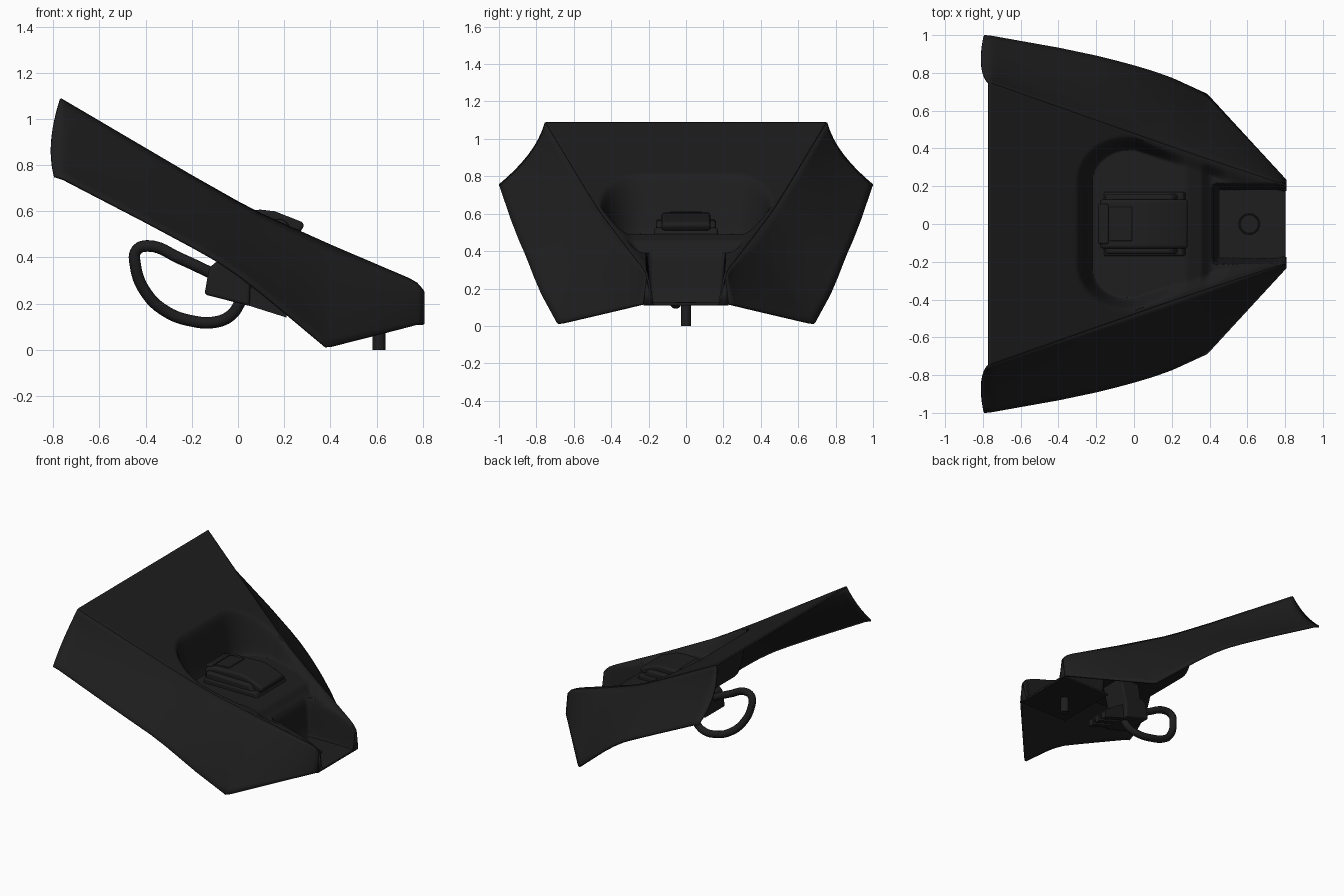
import bpy, bmesh, math
from mathutils import Vector

if "Cube" in bpy.data.objects:
    bpy.data.objects.remove(bpy.data.objects["Cube"])

mat = bpy.data.materials.new("black_plastic")
mat.diffuse_color = (0.013, 0.013, 0.013, 1)
mat.use_nodes = True
mat.node_tree.nodes["Principled BSDF"].inputs["Base Color"].default_value = mat.diffuse_color


def finish(ob, angle=35):
    ob.data.materials.append(mat)
    bpy.ops.object.select_all(action='DESELECT')
    ob.select_set(True)
    bpy.context.view_layer.objects.active = ob
    bpy.ops.object.shade_smooth_by_angle(angle=math.radians(angle))
    return ob


def make(name, verts, faces):
    me = bpy.data.meshes.new(name)
    me.from_pydata(verts, [], faces)
    bm = bmesh.new()
    bm.from_mesh(me)
    bmesh.ops.recalc_face_normals(bm, faces=bm.faces)
    bm.to_mesh(me)
    bm.free()
    ob = bpy.data.objects.new(name, me)
    bpy.context.collection.objects.link(ob)
    return ob


def grid(name, nu, nv, fn):
    verts = [fn(i / nu, j / nv) for i in range(nu + 1) for j in range(nv + 1)]
    w = nv + 1
    faces = [(i * w + j, i * w + j + 1, (i + 1) * w + j + 1, (i + 1) * w + j)
             for i in range(nu) for j in range(nv)]
    return make(name, verts, faces)


def solid(ob, t, offset):
    m = ob.modifiers.new("thickness", 'SOLIDIFY')
    m.thickness, m.offset = t, offset


def extrude(name, prof, y0, y1, rnd=0.0):
    n = len(prof)
    v = [(x, y, z) for y in (y0, y1) for x, z in prof]
    f = [tuple(range(n)), tuple(range(n, 2 * n))]
    f += [(i, (i + 1) % n, n + (i + 1) % n, n + i) for i in range(n)]
    ob = make(name, v, f)
    if rnd:
        m = ob.modifiers.new("round", 'BEVEL')
        m.width, m.segments, m.limit_method = rnd, 3, 'ANGLE'
    return finish(ob)


def cyl(name, loc, r, h):
    bpy.ops.mesh.primitive_cylinder_add(vertices=32, radius=r, depth=h, location=loc)
    ob = bpy.context.object
    ob.name = name
    return finish(ob)


def lerp(pts, x, k):
    for a, b in zip(pts, pts[1:]):
        if x <= b[0]:
            t = max(0, (x - a[0]) / (b[0] - a[0]))
            return a[k] + t * (b[k] - a[k])
    return pts[-1][k]


def smooth(a, b, x):
    t = min(1, max(0, (x - a) / (b - a)))
    return t * t * (3 - 2 * t)


# ridge and lower edge as (x, y, z)
RIDGE = [(-.77, .75, 1.085), (-.2, .548, .75), (0, .478, .637), (.1, .442, .585),
         (.4, .34, .45), (.74, .228, .305), (.775, .218, .285), (.803, .212, .25)]
LOWER = [(-.795, 1, .76), (-.4, .93, .555), (-.2, .888, .448), (-.1, .863, .392),
         (0, .836, .325), (.1, .806, .248), (.2, .77, .165), (.385, .685, .01),
         (.803, .23, .115)]


# height of the top deck with the big recess and the front pocket
def deck_z(x, y):
    top, w, y = lerp(RIDGE, x, 2), lerp(RIDGE, x, 1), abs(y)
    if y > w - .004:
        return top
    half = min(.455, w - .022)
    d = math.hypot(max(-.03 - x, 0), 1.15 * max(y - (half - .23), 0)) - .23
    floor = min(.485 - .1 * smooth(.31, .42, x), top - .02)
    z = top + (min(floor, top) - top) * smooth(.045, -.04, d)
    hw = min(.215, w - .008)
    p = math.hypot(max(.45 - x, 0), max(y - (hw - .04), 0)) - .04
    return z + (.12 - z) * smooth(.003, -.03, p)


def deck_pt(u, v):
    x = -.77 + 1.573 * u
    y = (2 * v - 1) * lerp(RIDGE, x, 1)
    return (x, y, deck_z(x, y))


deck = grid("top_deck", 150, 110, deck_pt)
solid(deck, .012, 0)
finish(deck, 40)


# flared side skirts, concave near the tail
def skirt_pt(u, v):
    x = -.78 + 1.583 * u
    a = Vector((x if u else -.77, lerp(RIDGE, x, 1), lerp(RIDGE, x, 2)))
    b = Vector((x if u else -.795, lerp(LOWER, x, 1), lerp(LOWER, x, 2)))
    p = a.lerp(b, v)
    sag = 4 * v * (1 - v)
    k = smooth(.3, -.78, x) * (1.15 - .3 * v)
    p.y -= .03 * k * sag
    p.z -= .012 * k * sag
    if u == 0:
        p.x -= .026 * sag
    return p


skirt = grid("side_skirts", 60, 12, skirt_pt)
solid(skirt, .012, 0)
m = skirt.modifiers.new("mirror", 'MIRROR')
m.use_axis = (False, True, False)
finish(skirt, 40)

# pocket floor joining both skirts, with closed front corners
extrude("pocket_floor", [(.42, .108), (.42, .121), (.803, .121), (.803, .108)], -.226, .226)
for s in (-1, 1):
    make_v = [(.803, s * .212, .25), (.803, s * .228, .112), (.803, s * .175, .112)]
    ob = make("front_corner_fill", make_v, [(0, 1, 2)])
    solid(ob, .01, 0)
    finish(ob)

# filler cap with hinge and raised lid panel
extrude("cap_base", [(-.16, .475), (-.16, .525), (.26, .525), (.28, .475)], -.17, .17, .012)
extrude("cap_body", [(-.18, .5), (-.18, .575), (-.1, .6), (.1, .607), (.16, .6), (.287, .55),
                     (.28, .52), (.25, .5)], -.13, .13, .025)
extrude("cap_hinge", [(-.19, .5), (-.19, .59), (-.135, .605), (-.135, .5)], -.105, .105, .008)
extrude("cap_panel", [(-.125, .58), (-.125, .603), (-.01, .611), (-.01, .58)], -.09, .09, .005)
for y in (-.13, .13):
    extrude("cap_side_rib", [(-.15, .5), (-.15, .57), (.2, .565), (.25, .5)], y - .03, y + .03, .015)

# drain boss in the pocket and pin below
bpy.ops.mesh.primitive_torus_add(location=(.61, 0, .122), major_radius=.052, minor_radius=.006,
                                 major_segments=40, minor_segments=10)
bpy.context.object.name = "drain_ring"
finish(bpy.context.object)
cyl("drain_plug", (.61, 0, .123), .03, .01)
cyl("mount_pin", (.61, 0, .062), .028, .124)

# pump body under the deck with cooling fins
Y0, Y1 = -.25, -.02
extrude("pump_body", [(-.145, .24), (-.125, .355), (-.09, .385), (.055, .31), (.05, .19)],
        Y0, Y1, .012)
extrude("pump_neck", [(-.08, .36), (-.06, .48), (.1, .48), (.05, .29)], Y0 + .04, Y1, .01)
extrude("pump_outlet", [(.03, .22), (.03, .3), (.2, .21), (.2, .165)], Y0 + .03, Y1 - .03, .01)
for i in range(3):
    y = Y0 + .03 + i * .065
    extrude("pump_fin", [(.02, .2), (.02, .31), (.12, .26), (.21, .19), (.21, .14)], y, y + .04)

# looped hose
path = [(-.1, -.15, .325), (-.25, -.15, .395), (-.39, -.14, .45), (-.44, -.13, .43),
        (-.445, -.12, .37), (-.40, -.09, .25), (-.31, -.06, .165), (-.2, -.05, .125),
        (-.1, -.06, .12), (-.03, -.08, .15), (.015, -.1, .215)]
cu = bpy.data.curves.new("hose", 'CURVE')
cu.dimensions = '3D'
cu.bevel_depth, cu.bevel_resolution, cu.resolution_u = .025, 4, 6
cu.use_fill_caps = True
sp = cu.splines.new('BEZIER')
sp.bezier_points.add(len(path) - 1)
for bp, co in zip(sp.bezier_points, path):
    bp.co = co
    bp.handle_left_type = bp.handle_right_type = 'AUTO'
hose = bpy.data.objects.new("hose", cu)
bpy.context.collection.objects.link(hose)
cu.materials.append(mat)
